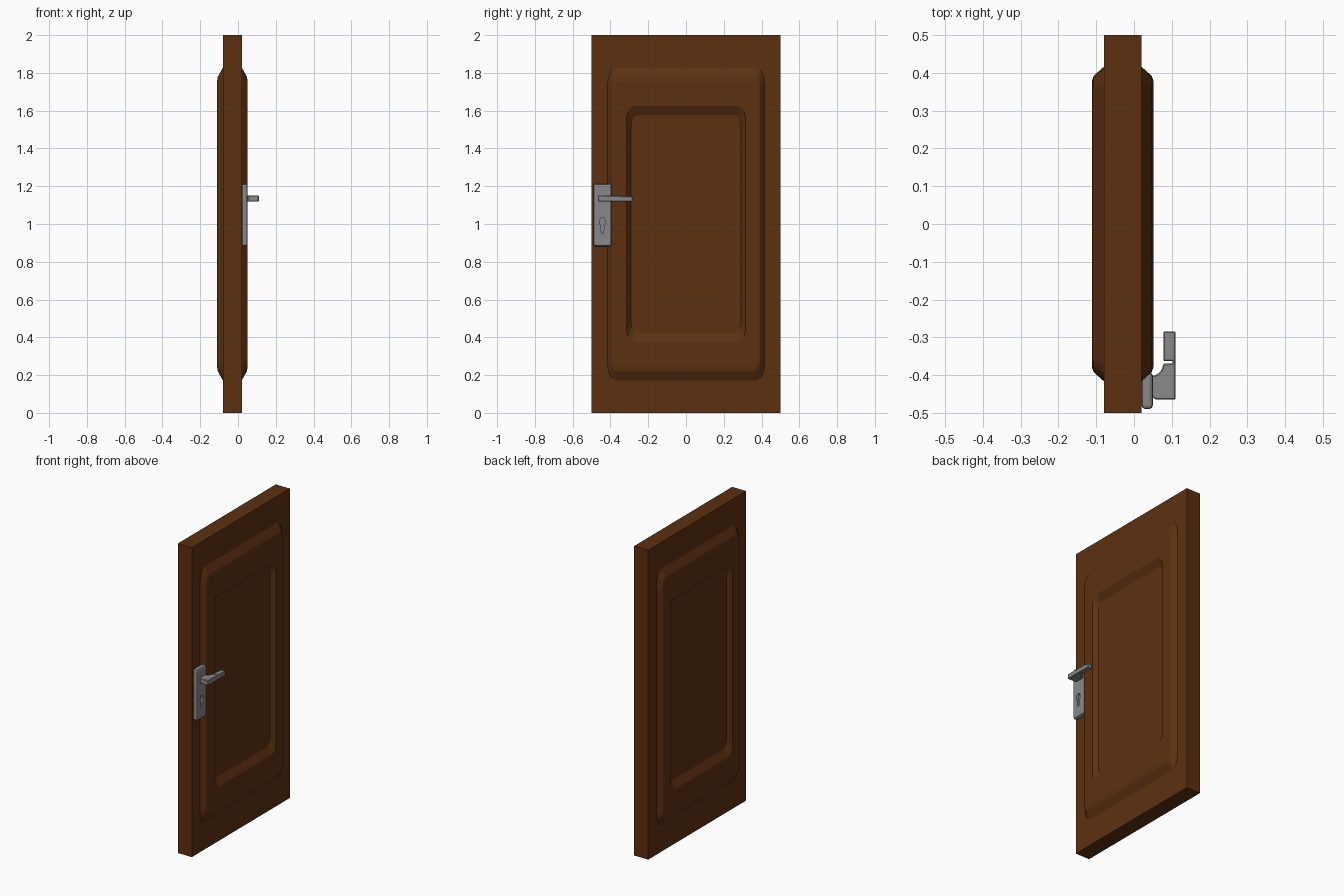
import bpy, bmesh, math
from mathutils import Vector

if "Cube" in bpy.data.objects:
    bpy.data.objects.remove(bpy.data.objects["Cube"])


def material(name, rgb):
    m = bpy.data.materials.new(name)
    m.diffuse_color = (*rgb, 1)
    m.use_nodes = True
    m.node_tree.nodes["Principled BSDF"].inputs["Base Color"].default_value = m.diffuse_color
    return m


WOOD = material("brown wood", (0.108, 0.030, 0.0055))
METAL = material("grey metal", (0.25, 0.25, 0.25))


def finish(name, bm, mat):
    bmesh.ops.recalc_face_normals(bm, faces=bm.faces)
    me = bpy.data.meshes.new(name)
    bm.to_mesh(me)
    bm.free()
    me.materials.append(mat)
    ob = bpy.data.objects.new(name, me)
    bpy.context.collection.objects.link(ob)
    return ob


def box(name, lo, hi, mat):
    bm = bmesh.new()
    bmesh.ops.create_cube(bm, size=1)
    for v in bm.verts:
        v.co = Vector([l + (c + 0.5) * (h - l) for c, l, h in zip(v.co, lo, hi)])
    return finish(name, bm, mat)


def prism(name, points, direction, mat):
    bm = bmesh.new()
    face = bm.faces.new([bm.verts.new(p) for p in points])
    new = bmesh.ops.extrude_face_region(bm, geom=[face])["geom"]
    bmesh.ops.translate(bm, vec=direction, verts=[v for v in new if isinstance(v, bmesh.types.BMVert)])
    return finish(name, bm, mat)


def bevel(ob, width, segments):
    b = ob.modifiers.new("bevel", 'BEVEL')
    b.width, b.segments, b.limit_method, b.angle_limit = width, segments, 'ANGLE', math.radians(40)


def rounded_ring(bm, x, hy, hz, ry, rz, n=3):
    ring = []
    for k in range(4):
        for i in range(n + 1):
            a = math.pi / 2 * (k + i / n)
            sy = 1 if k in (0, 3) else -1
            sz = 1 if k in (0, 1) else -1
            ring.append(bm.verts.new((x, sy * (hy - ry) + ry * math.cos(a),
                                      1 + sz * (hz - rz) + rz * math.sin(a))))
    return ring


# Door slab
MID = -0.03
box("door_slab", (-0.08, -0.5, 0), (0.02, 0.5, 2), WOOD)

# Raised frame with recessed centre, on both sides of the slab
PROFILE = [  # distance from slab middle, half width, half height, corner radii
    (0.049, 0.417, 0.830, 0.045, 0.09),
    (0.077, 0.392, 0.780, 0.030, 0.06),
    (0.081, 0.380, 0.755, 0.025, 0.05),
    (0.081, 0.315, 0.624, 0.045, 0.06),
    (0.055, 0.290, 0.577, 0.030, 0.05)]
for side, name in ((1, "front_panel"), (-1, "rear_panel")):
    bm = bmesh.new()
    rings = [rounded_ring(bm, MID + side * p[0], *p[1:]) for p in PROFILE]
    for a, b in zip(rings, rings[1:]):
        for i in range(len(a)):
            j = (i + 1) % len(a)
            bm.faces.new((a[i], a[j], b[j], b[i]))
    bm.faces.new(rings[-1])
    bm.faces.new(rings[0][::-1])
    finish(name, bm, WOOD)

# Lock plate with keyhole cut
plate = box("lock_plate", (0.02, -0.49, 0.882), (0.05, -0.393, 1.212), METAL)
bevel(plate, 0.010, 2)
hole = []
for i in range(13):
    a = math.radians(-50 + 280 * i / 12)
    hole.append((0.035, -0.4425 + 0.015 * math.cos(a), 1.01 + 0.024 * math.sin(a)))
hole += [(0.035, -0.4475, 0.95), (0.035, -0.4375, 0.95)]
cutter = prism("keyhole_cutter", hole, (0.03, 0, 0), METAL)
cutter.hide_render = True
cutter.hide_viewport = True
cut = plate.modifiers.new("keyhole", 'BOOLEAN')
cut.operation, cut.object, cut.solver = 'DIFFERENCE', cutter, 'EXACT'

# Lever handle: stem flares in a curve into the arm
curve = [(0.045 + 0.032 * math.sin(t), -0.370 - 0.032 * math.cos(t))
         for t in [math.pi / 2 * i / 5 for i in range(6)]]
outline = [(0.045, -0.455), (0.058, -0.465), (0.110, -0.465), (0.110, -0.284),
           (0.078, -0.284), (0.078, -0.363), (0.103, -0.363), (0.103, -0.369)]
outline += curve[::-1]
lever = prism("lever_handle", [(x, y, 1.118) for x, y in outline], (0, 0, 0.033), METAL)
for v in lever.data.vertices:  # tip droops and thins slightly
    if v.co.y > -0.30 and v.co.z > 1.13:
        v.co.z -= 0.006
lever.data.update()
bevel(lever, 0.003, 1)
